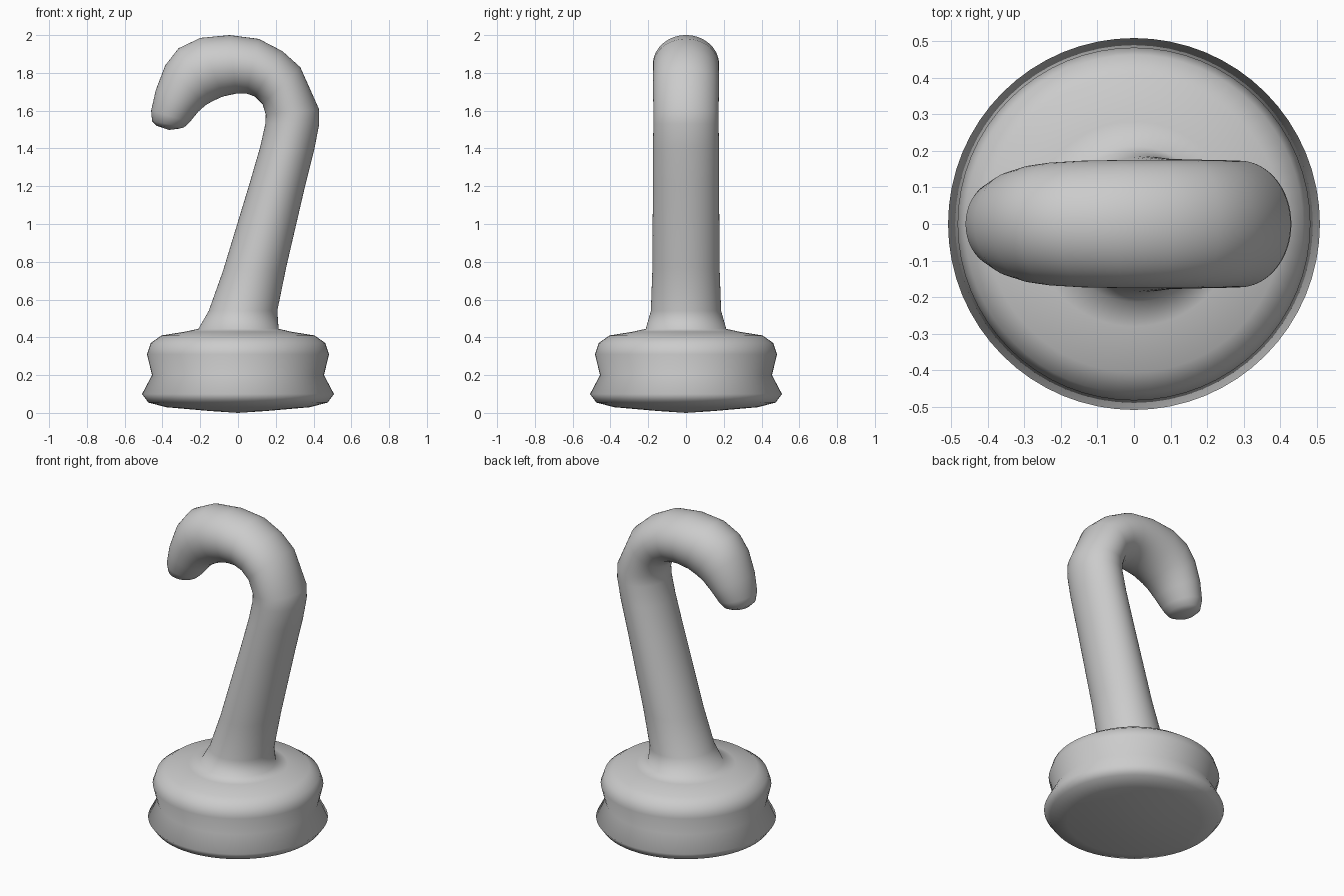
import bpy, bmesh
from math import cos, sin, tau
from mathutils import Vector

SIDES = 64

# turned base: (radius, height) from the underside up
base_profile = [(0.15, 0.01), (0.38, 0.03), (0.475, 0.055), (0.508, 0.10),
                (0.455, 0.20), (0.482, 0.31), (0.462, 0.37), (0.405, 0.41),
                (0.28, 0.43)]

# hook cross-sections: outer x, z, inner x, z, half depth in y
hook_sections = [
    (0.215, 0.445, -0.21, 0.445, 0.213),
    (0.208, 0.54, -0.155, 0.54, 0.186),
    (0.255, 0.77, -0.08, 0.75, 0.178),
    (0.355, 1.20, 0.06, 1.21, 0.175),
    (0.405, 1.40, 0.118, 1.41, 0.174),
    (0.43, 1.53, 0.145, 1.53, 0.173),
    (0.428, 1.61, 0.147, 1.58, 0.173),
    (0.33, 1.83, 0.13, 1.635, 0.174),
    (0.235, 1.915, 0.09, 1.675, 0.175),
    (0.11, 1.98, 0.045, 1.69, 0.175),
    (-0.045, 2.00, -0.01, 1.69, 0.175),
    (-0.20, 1.985, -0.08, 1.675, 0.173),
    (-0.315, 1.93, -0.135, 1.65, 0.168),
    (-0.385, 1.84, -0.17, 1.63, 0.16),
    (-0.435, 1.71, -0.21, 1.595, 0.145),
    (-0.46, 1.60, -0.255, 1.54, 0.122),
    (-0.455, 1.545, -0.285, 1.512, 0.10),
    (-0.43, 1.52, -0.31, 1.505, 0.07),
]

bm = bmesh.new()


def add_ring(outer, inner, depth):
    """Ellipse spanning two points in the xz plane."""
    mid, half = (outer + inner) / 2, (outer - inner) / 2
    return [bm.verts.new(mid + half * cos(tau * i / SIDES)
                         + Vector((0, depth * sin(tau * i / SIDES), 0)))
            for i in range(SIDES)]


def cap(ring, point):
    tip = bm.verts.new(point)
    for i in range(SIDES):
        bm.faces.new((ring[i], ring[(i + 1) % SIDES], tip))


# base rings continue straight into the hook rings as one skin
rings = [add_ring(Vector((r, 0, z)), Vector((-r, 0, z)), r) for r, z in base_profile]
rings += [add_ring(Vector((ox, 0, oz)), Vector((ix, 0, iz)), d)
          for ox, oz, ix, iz, d in hook_sections]

for a, b in zip(rings, rings[1:]):
    for i in range(SIDES):
        j = (i + 1) % SIDES
        bm.faces.new((a[i], a[j], b[j], b[i]))

# closed underside and hook tip
cap(rings[0], (0, 0, 0.0))
cap(rings[-1], (-0.365, 0, 1.498))

bmesh.ops.recalc_face_normals(bm, faces=bm.faces)
for f in bm.faces:
    f.smooth = True

mesh = bpy.data.meshes.new("hook_on_base")
bm.to_mesh(mesh)
bm.free()
bpy.context.collection.objects.link(bpy.data.objects.new("hook_on_base", mesh))
